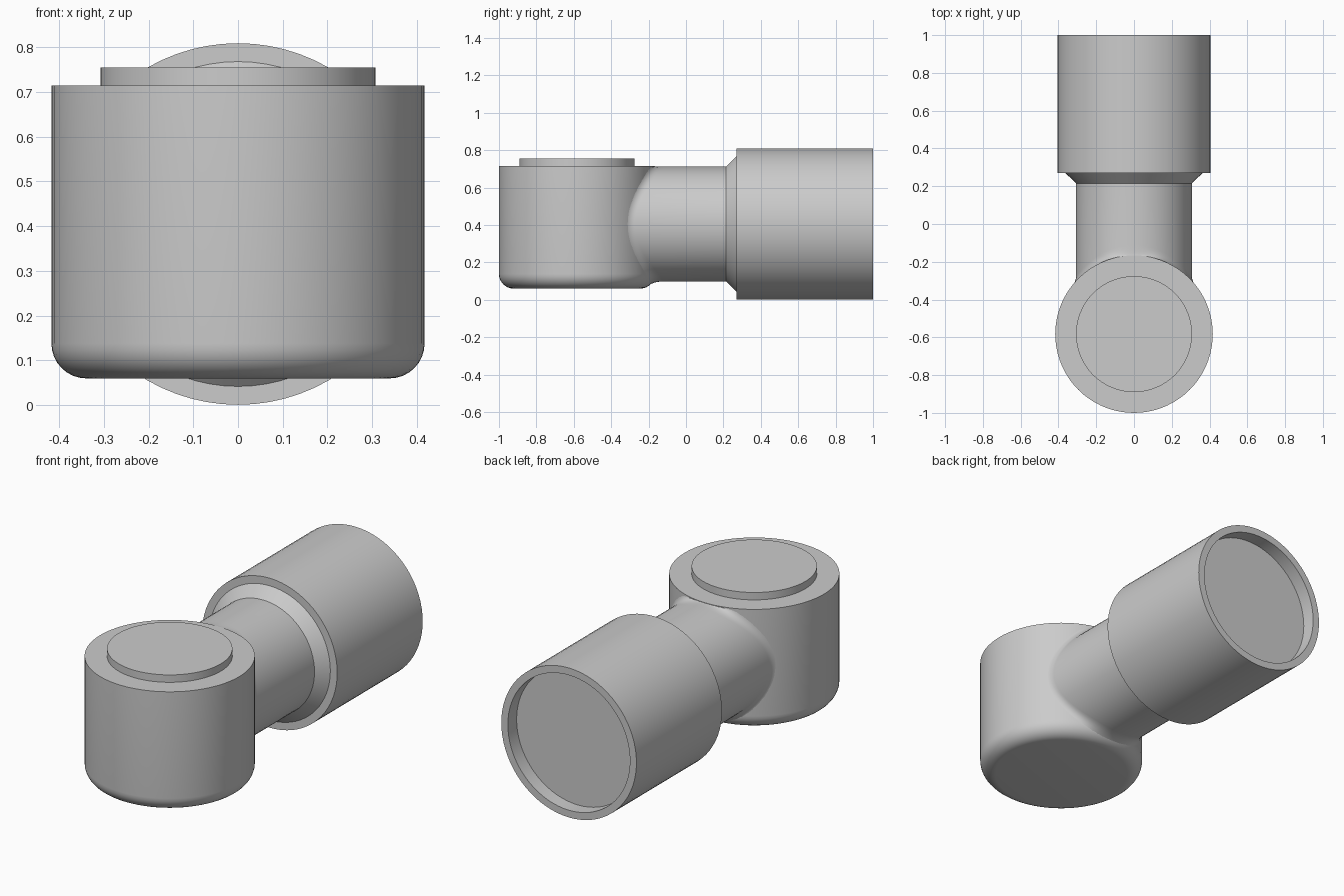
import bpy, bmesh
from math import sin, cos, pi, sqrt, radians

if "Cube" in bpy.data.objects:
    bpy.data.objects.remove(bpy.data.objects["Cube"])

N = 72
CY, R, Z0, Z1, F = -0.583, 0.417, 0.06, 0.715, 0.078   # upright housing
AZ, RT = 0.405, 0.307                                 # horizontal tube axis and radius


def loft(name, rings, cap_start=False, cap_end=False):
    """Skin a list of closed rings of points into one smooth object."""
    bm = bmesh.new()
    vs = [[bm.verts.new(p) for p in ring] for ring in rings]
    for a, b in zip(vs, vs[1:]):
        for i in range(N):
            j = (i + 1) % N
            bm.faces.new((a[i], a[j], b[j], b[i]))
    if cap_start:
        bm.faces.new(vs[0][::-1])
    if cap_end:
        bm.faces.new(vs[-1])
    bmesh.ops.recalc_face_normals(bm, faces=bm.faces[:])
    me = bpy.data.meshes.new(name)
    bm.to_mesh(me)
    bm.free()
    ob = bpy.data.objects.new(name, me)
    bpy.context.collection.objects.link(ob)
    bpy.ops.object.select_all(action='DESELECT')
    ob.select_set(True)
    bpy.context.view_layer.objects.active = ob
    bpy.ops.object.shade_smooth_by_angle(angle=radians(30))
    return ob


ANG = [2 * pi * i / N for i in range(N)]


def ring_z(r, z):
    return [(r * cos(t), CY + r * sin(t), z) for t in ANG]


def ring_y(r, y):
    return [(r * cos(t), y, AZ + r * sin(t)) for t in ANG]


# Upright housing with rounded bottom edge and raised disc on top
profile = [(R - F + F * sin(a), Z0 + F - F * cos(a))
           for a in [pi / 2 * k / 8 for k in range(9)]]
profile += [(R, Z1), (RT, Z1), (RT, 0.755)]
loft("housing", [ring_z(r, z) for r, z in profile], True, True)


def wall_y(x, z):
    """Back wall of the housing at a given x and z."""
    d = max(0.0, F - (z - Z0))
    rho = R - F + sqrt(max(0.0, F * F - d * d))
    return CY + sqrt(max(0.0, rho * rho - x * x))


def blend_ring(s):
    """Ring of the fillet: s=0 on the housing wall, s=1 on the tube."""
    ring = []
    for t in ANG:
        k = sin(t) ** 2
        rw = RT + 0.015 + 0.03 * k
        x2, z2 = rw * cos(t), AZ + rw * sin(t)
        z2 = min(max(z2, Z0 + 0.006), Z1 - 0.001)
        p2 = (x2, wall_y(x2, z2) - 0.002, z2)
        x1, z1 = RT * cos(t), AZ + RT * sin(t)
        p1 = (x1, wall_y(x1, z1), z1)
        p0 = (x1, p1[1] + 0.025 + 0.03 * k, z1)
        ring.append(tuple((1 - s) ** 2 * c + 2 * s * (1 - s) * b + s * s * a
                          for a, b, c in zip(p0, p1, p2)))
    return ring


# Neck tube flaring into the housing
loft("neck_tube", [blend_ring(k / 6) for k in range(7)] + [ring_y(RT, 0.215)])

# Wide socket with chamfered shoulder and recessed open end
socket = [(RT, 0.215), (0.363, 0.27), (0.404, 0.27), (0.404, 1.0),
          (0.365, 1.0), (0.365, 0.925)]
loft("socket", [ring_y(r, y) for r, y in socket], False, True)

# Socket normals face outward although its neck end is open
bpy.context.view_layer.update()
